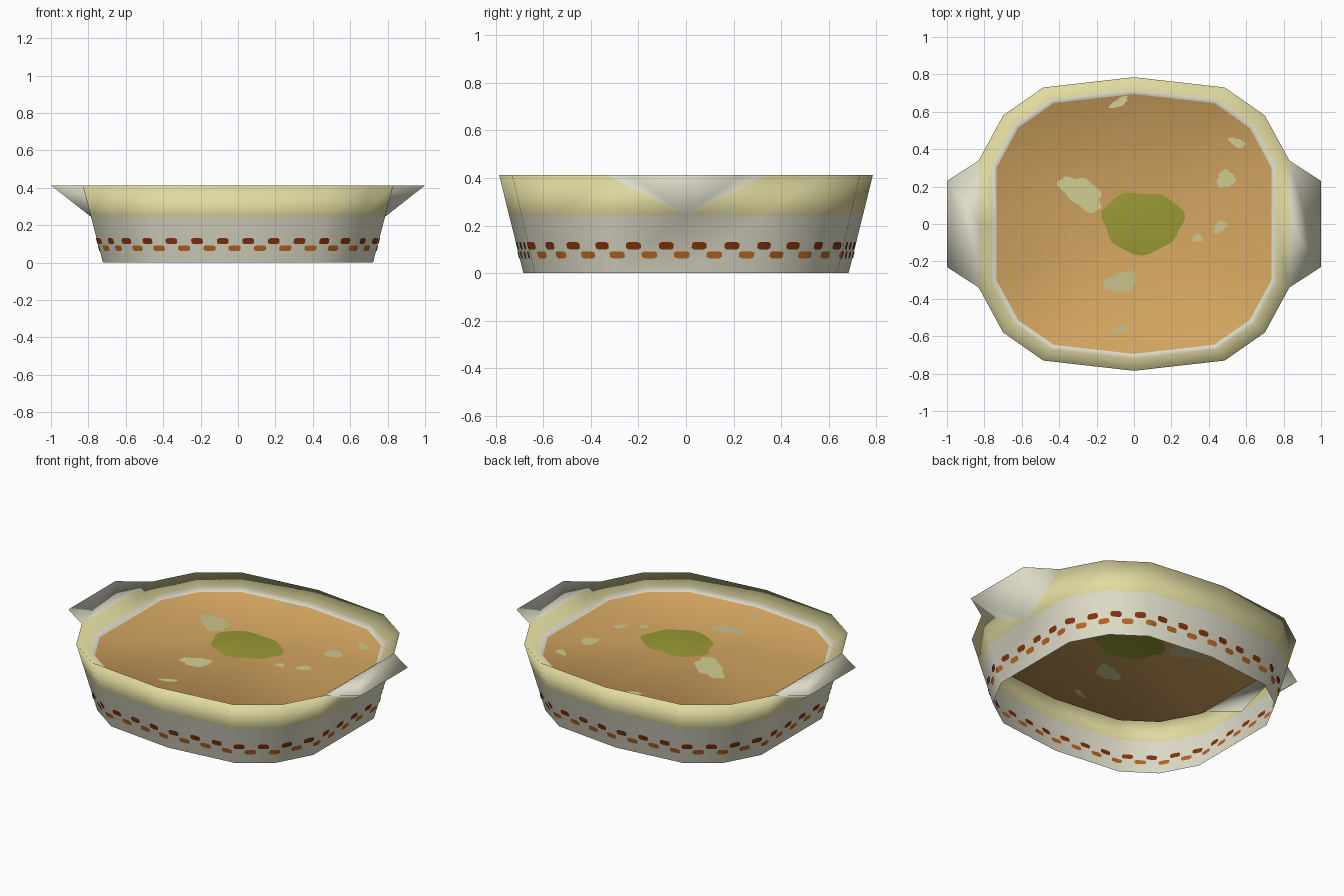
import bpy, math
from mathutils import Vector

cube = bpy.data.objects.get("Cube")
if cube:
    bpy.data.objects.remove(cube, do_unlink=True)

RIM_Z, MID_Z, SOUP_Z, SOUP_RISE = 0.413, 0.245, 0.34, 0.05
BASE_SCALE, SOUP_SCALE = 0.87, 0.885


def material(name, rgb):
    m = bpy.data.materials.new(name)
    m.use_nodes = True
    color = (*rgb, 1)
    m.diffuse_color = color
    m.node_tree.nodes["Principled BSDF"].inputs["Base Color"].default_value = color
    return m


CREAM = material("cream glaze", (0.75, 0.73, 0.59))
YELLOW = material("yellow glaze", (0.75, 0.7, 0.35))
SOUP = material("orange soup", (0.66, 0.38, 0.12))
HERB = material("olive green", (0.32, 0.32, 0.035))
PALE = material("pale green", (0.62, 0.59, 0.28))
RUST = material("dark rust", (0.23, 0.034, 0.004))
OCHRE = material("light rust", (0.48, 0.135, 0.016))


def build(name, verts, faces, mats):
    mesh = bpy.data.meshes.new(name)
    mesh.from_pydata(verts, [], faces)
    for m in mats:
        mesh.materials.append(m)
    for p in mesh.polygons:
        p.use_smooth = True
    obj = bpy.data.objects.new(name, mesh)
    bpy.context.collection.objects.link(obj)
    return mesh


# Rim outline: one quarter mirrored into a full ring
quarter = [(0.83, 0), (0.83, 0.34), (0.70, 0.58), (0.485, 0.73), (0, 0.785)]
half = quarter + [(-x, y) for x, y in quarter[-2::-1]]
OUTLINE = [Vector(p) for p in half + [(x, -y) for x, y in half[-2:0:-1]]]
N = len(OUTLINE)
EDGES = [(p, OUTLINE[(i + 1) % N]) for i, p in enumerate(OUTLINE)]


def ring(scale, z):
    return [(p.x * scale, p.y * scale, z) for p in OUTLINE]


def wall_scale(z):
    return BASE_SCALE + (1 - BASE_SCALE) * z / RIM_Z


def soup_height(x, y):
    """Soup rises evenly from its edge to the middle."""
    reach = max(((b.y - a.y) * x - (b.x - a.x) * y) / a.cross(b) for a, b in EDGES)
    return SOUP_Z + SOUP_RISE * (1 - reach / SOUP_SCALE)


# Bowl: open outer wall, rim and inner lip, welded to the soup and handles
levels = [(BASE_SCALE, 0), (wall_scale(MID_Z), MID_Z), (1, RIM_Z),
          (0.915, 0.36), (SOUP_SCALE, SOUP_Z)]
level_color = [0, 1, 1, 0]
verts = [v for s, z in levels for v in ring(s, z)]
faces, colors = [], []
for row, color in enumerate(level_color):
    for i in range(N):
        j = (i + 1) % N
        a, b = row * N + i, row * N + j
        face = [a, b, b + N, a + N]
        if row == 1:  # the wall opens in a V under each handle
            if i % (N // 2) == 0:
                face.remove(a + N)
            if j % (N // 2) == 0:
                face.remove(b + N)
        faces.append(face)
        colors.append(color)

# Soup surface, meeting the lip
last, peak = (len(levels) - 1) * N, len(verts)
verts.append((0, 0, SOUP_Z + SOUP_RISE))
for i in range(N):
    faces.append((last + i, last + (i + 1) % N, peak))
    colors.append(2)

# Handles: flat top folded down to a point on the wall
for middle, side in ((0, 1), (N // 2, -1)):
    tip = len(verts)
    verts += [(side, 0.23 * side, RIM_Z), (side, -0.23 * side, RIM_Z)]
    apex, rim = N + middle, 2 * N + middle
    near, far = rim + 1, 2 * N + (middle - 1) % N
    faces += [(far, tip + 1, tip, near, rim), (apex, tip, tip + 1),
              (apex, near, tip), (apex, tip + 1, far)]
    colors += [0] * 4

bowl = build("bowl_with_handles", verts, faces, [CREAM, YELLOW, SOUP])
for p, color in zip(bowl.polygons, colors):
    p.material_index = color

# Keep the shading even across the colour change on the inner lip
normals = [v.normal.copy() for v in bowl.vertices]
for i in range(3 * N, 4 * N):
    normals[i] = (normals[i - N] + normals[i + N]).normalized()
bowl.normals_split_custom_set_from_vertices(normals)


def blob(name, mat, cx, cy, rx, ry, tilt=0, wobble=0.12, hub=None):
    """Irregular patch lying on both sides of the soup."""
    n, t = 36, math.radians(tilt)
    pts = [hub or (cx, cy)]
    for k in range(n):
        a = math.tau * k / n
        r = 1 + wobble * (math.sin(3 * a + cx * 9) + 0.6 * math.sin(7 * a + cy * 9))
        u, v = rx * r * math.cos(a), ry * r * math.sin(a)
        pts.append((cx + u * math.cos(t) - v * math.sin(t),
                    cy + u * math.sin(t) + v * math.cos(t)))
    fan = [(0, k + 1, (k + 1) % n + 1) for k in range(n)]
    patch, tris = [], []
    for lift in (0.002, -0.002):
        base = len(patch)
        patch += [(x, y, soup_height(x, y) + lift) for x, y in pts]
        tris += [[base + q for q in (f if lift > 0 else f[::-1])] for f in fan]
    build(name, patch, tris, [mat])


# Garnish
blob("herb_garnish", HERB, 0.045, 0.01, 0.215, 0.165, 0, 0.06, (0, 0))
garnish = [(-0.28, 0.165, 0.13, 0.07, -35), (-0.07, -0.31, 0.09, 0.05, 15),
           (0.49, 0.24, 0.05, 0.045, 40), (0.46, -0.015, 0.042, 0.026, 45),
           (0.34, -0.075, 0.028, 0.023, 0), (0.55, 0.435, 0.047, 0.021, -25),
           (-0.08, 0.65, 0.055, 0.02, 30), (-0.08, -0.565, 0.055, 0.014, 20)]
for k, spec in enumerate(garnish):
    blob("pale_garnish_%d" % (k + 1), PALE, *spec)


# Painted dashes running round the wall
lengths = [(b - a).length for a, b in EDGES]
TOTAL = sum(lengths)


def along(s):
    s %= TOTAL
    for (a, b), d in zip(EDGES, lengths):
        if s <= d:
            return a.lerp(b, s / d)
        s -= d
    return OUTLINE[0]


def dash_band(name, mat, z, height, width, shift, count=36):
    verts, faces = [], []
    profile = [0.6, 1, 1, 1, 1, 0.6]
    for k in range(count):
        start = TOTAL * (k + shift) / count
        for offset in (0.004, -0.004):
            base = len(verts)
            for q, h in enumerate(profile):
                p = along(start + width * (q / (len(profile) - 1) - 0.5))
                for zz in (z - h * height / 2, z + h * height / 2):
                    w = wall_scale(zz) + offset
                    verts.append((p.x * w, p.y * w, zz))
            for q in range(len(profile) - 1):
                a = base + 2 * q
                f = (a, a + 2, a + 3, a + 1)
                faces.append(f if offset > 0 else f[::-1])
    build(name, verts, faces, [mat])


dash_band("upper_dashes", RUST, 0.115, 0.032, 0.068, 0.4)
dash_band("lower_dashes", OCHRE, 0.077, 0.03, 0.072, 0.87)
